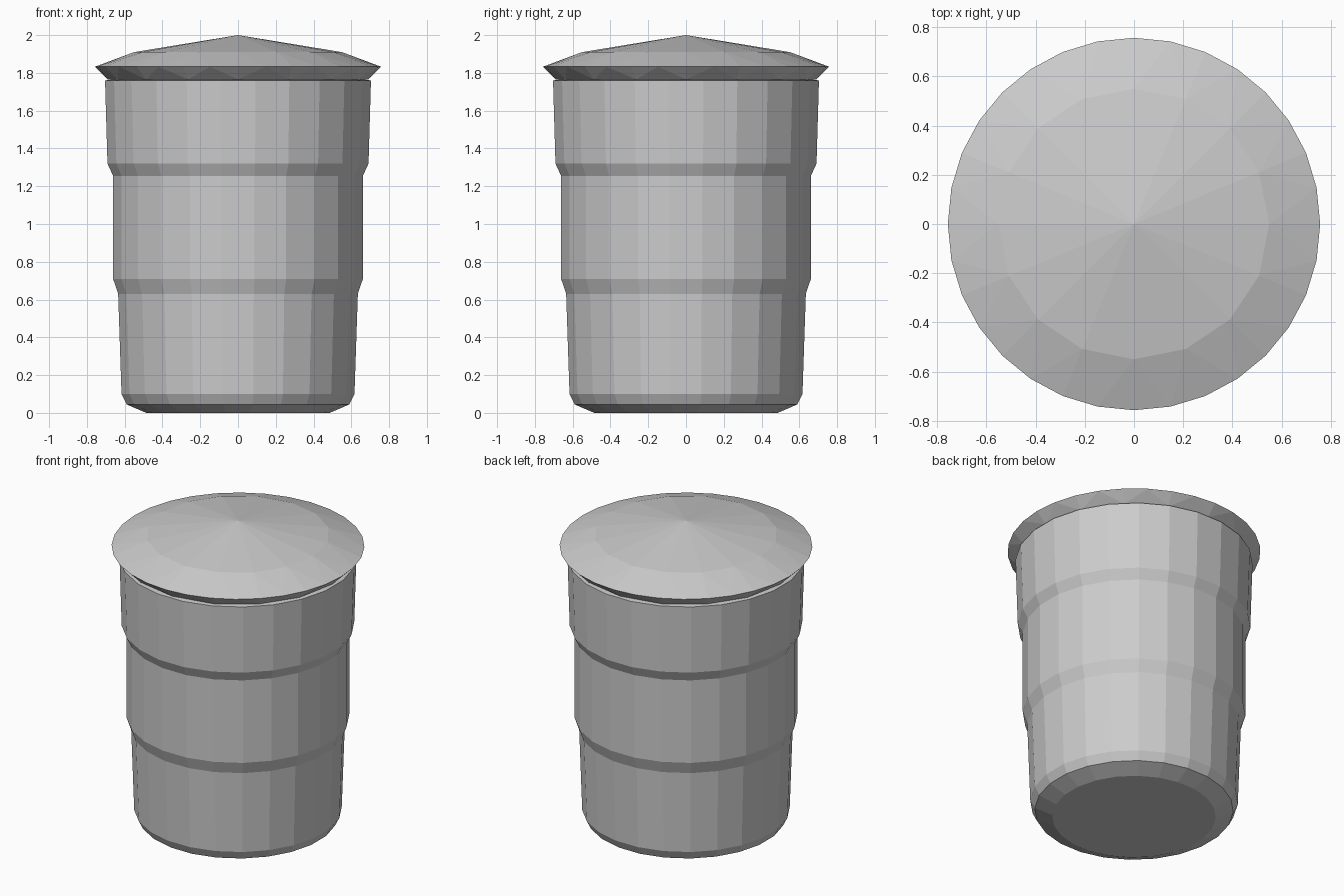
import bpy, bmesh
from math import sin, cos, pi

if "Cube" in bpy.data.objects:
    bpy.data.objects.remove(bpy.data.objects["Cube"])


def ring(bm, r, z, n, offset=0.0):
    return [bm.verts.new((r * cos(2 * pi * (i + offset) / n),
                          r * sin(2 * pi * (i + offset) / n), z)) for i in range(n)]


def bridge(bm, a, b):
    n = len(a)
    for i in range(n):
        j = (i + 1) % n
        bm.faces.new((a[i], a[j], b[j], b[i]))


def finish(bm, name):
    bmesh.ops.recalc_face_normals(bm, faces=bm.faces[:])
    me = bpy.data.meshes.new(name)
    bm.to_mesh(me)
    bm.free()
    ob = bpy.data.objects.new(name, me)
    bpy.context.collection.objects.link(ob)
    return ob


# Stepped, tapering can body with a closed base
bm = bmesh.new()
profile = [(0.49, 0), (0.595, 0.045), (0.622, 0.10), (0.64, 0.63), (0.667, 0.71),
           (0.667, 1.255), (0.697, 1.32), (0.71, 1.76), (0.67, 1.765)]
rings = [ring(bm, r, z, 24, 0.5) for r, z in profile]
bm.faces.new(rings[0])
for a, b in zip(rings, rings[1:]):
    bridge(bm, a, b)
bm.faces.new(rings[-1])
finish(bm, "can_body")

# Shallow conical lid: 16-sided crown widening to a 32-sided rim
bm = bmesh.new()
crown = ring(bm, 0.55, 1.91, 16)
rim = ring(bm, 0.757, 1.833, 32)
under = ring(bm, 0.69, 1.765, 16)
apex = bm.verts.new((0, 0, 2.0))
for i in range(16):
    j = (i + 1) % 16
    bm.faces.new((apex, crown[i], crown[j]))
    a, m, b = rim[2 * i], rim[2 * i + 1], rim[2 * j]
    for inner in (crown, under):
        bm.faces.new((inner[i], a, m))
        bm.faces.new((inner[i], m, inner[j]))
        bm.faces.new((inner[j], m, b))
bm.faces.new(under)
finish(bm, "lid")
